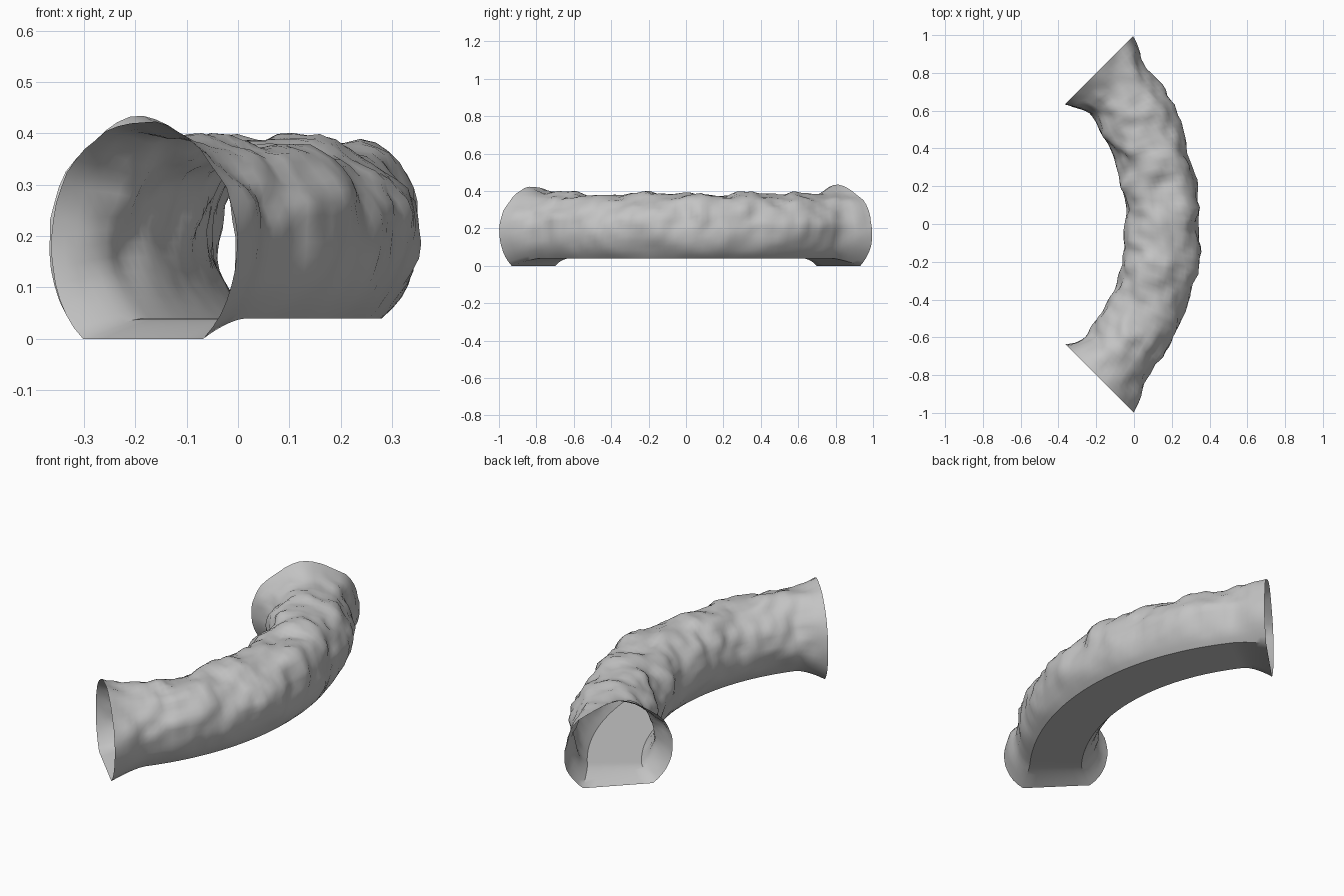
import bpy
import bmesh
import math
from mathutils import Vector, noise

cube = bpy.data.objects.get("Cube")
if cube:
    bpy.data.objects.remove(cube, do_unlink=True)

ARC_X = -1.0          # centre of the bend
BEND = 1.153          # radius of the bend
RINGS = 72            # steps along the tunnel
WALL = 36             # steps over the rocky arch
FLOOR = 6             # steps across the flat floor
CORNER = math.radians(-50)
END = math.radians(45)
FLARE = math.radians(7.5)


def lerp(a, b, t):
    return a + (b - a) * t


def section(flare):
    """Points (sideways, height, roughness) of the arch and its flat floor."""
    half = lerp(0.197, 0.257, flare)
    mid = lerp(0.2, 0.18, flare)
    up = lerp(0.183, 0.245, flare)
    down = lerp(0.209, 0.235, flare)
    pts = []
    for i in range(WALL + 1):
        a = lerp(CORNER, math.pi - CORNER, i / WALL)
        s = math.sin(a)
        rough = min(1, 4 * i / WALL, 4 * (WALL - i) / WALL)
        pts.append((half * math.cos(a), mid + (up if s > 0 else down) * s, rough))
    left, right = pts[-1], pts[0]
    for i in range(1, FLOOR):
        pts.append((lerp(left[0], right[0], i / FLOOR), left[1], 0))
    return pts


def bump(p):
    """Rocky offset from broad and fine noise."""
    return 0.030 * noise.noise(p * 7) + 0.016 * noise.noise(p * 17)


# Rocky tunnel shell, open at both flared mouths
bm = bmesh.new()
rings = []
for r in range(RINGS + 1):
    theta = lerp(-END, END, r / RINGS)
    radial = Vector((math.cos(theta), math.sin(theta), 0))
    flare = max(0, (abs(theta) - END + FLARE) / FLARE) ** 1.5
    ring = []
    for side, height, rough in section(flare):
        p = Vector((ARC_X, 0, height)) + radial * (BEND + side)
        out = (radial * side + Vector((0, 0, height - 0.2))).normalized()
        p += out * bump(p) * rough * lerp(1, 0.45, flare)
        p.z = max(p.z, 0)
        ring.append(bm.verts.new(p))
    rings.append(ring)

count = WALL + FLOOR
for a, b in zip(rings, rings[1:]):
    for i in range(count):
        j = (i + 1) % count
        bm.faces.new((a[i], a[j], b[j], b[i]))
bmesh.ops.recalc_face_normals(bm, faces=bm.faces)

mesh = bpy.data.meshes.new("cave_tunnel")
bm.to_mesh(mesh)
bm.free()
tunnel = bpy.data.objects.new("cave_tunnel", mesh)
bpy.context.collection.objects.link(tunnel)

# Grey stone
stone = bpy.data.materials.new("grey_stone")
stone.use_nodes = True
colour = (0.55, 0.55, 0.55, 1)
stone.diffuse_color = colour
stone.node_tree.nodes["Principled BSDF"].inputs["Base Color"].default_value = colour
mesh.materials.append(stone)

# Smooth rock with a crisp floor edge
bpy.ops.object.select_all(action='DESELECT')
tunnel.select_set(True)
bpy.context.view_layer.objects.active = tunnel
bpy.ops.object.shade_smooth_by_angle(angle=math.radians(40))
